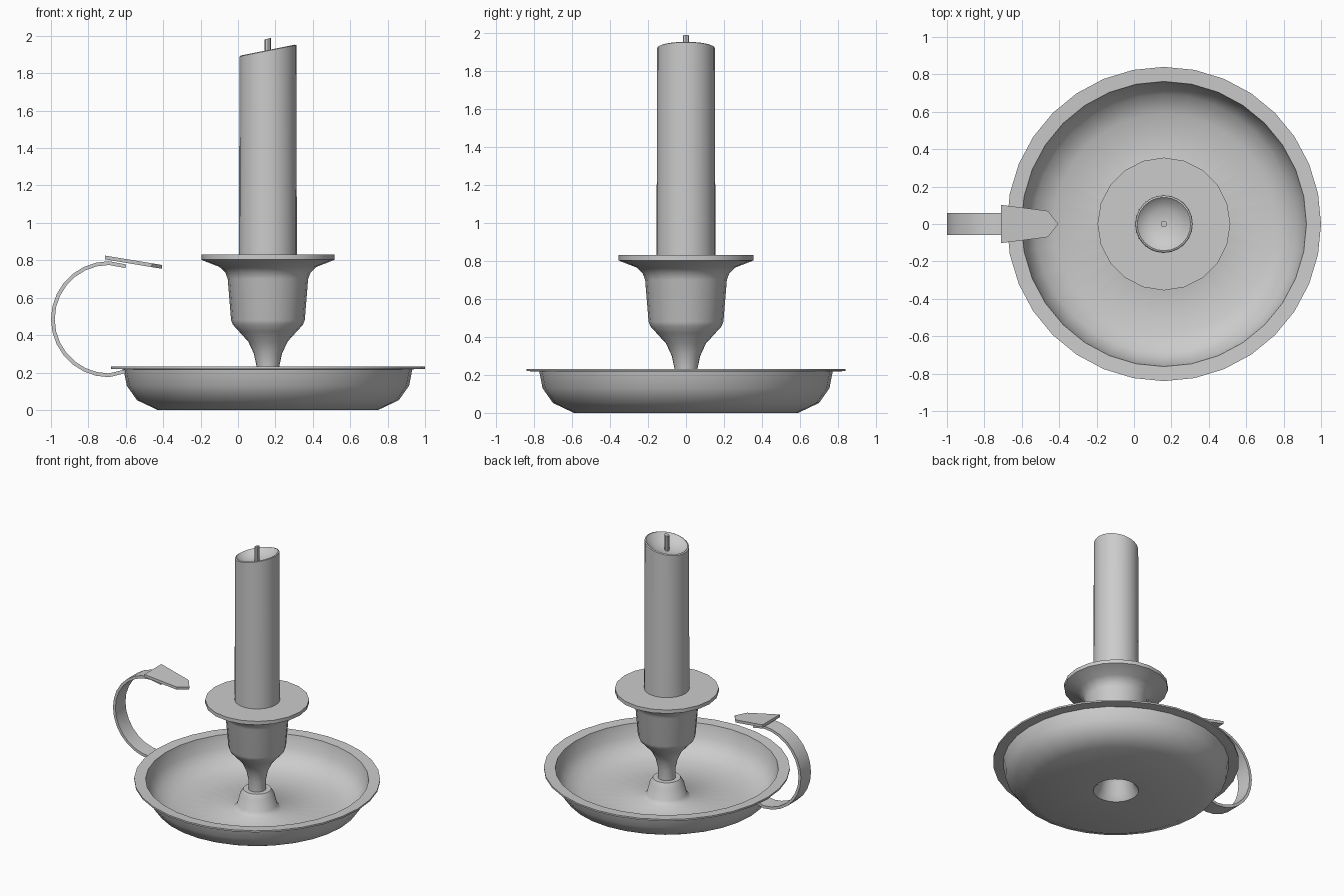
import bpy, bmesh, math

if "Cube" in bpy.data.objects:
    bpy.data.objects.remove(bpy.data.objects["Cube"])

AXIS = 0.16  # x position of the candle and dish axis


def finish(name, bm, angle=35):
    bmesh.ops.recalc_face_normals(bm, faces=bm.faces)
    me = bpy.data.meshes.new(name)
    bm.to_mesh(me)
    bm.free()
    ob = bpy.data.objects.new(name, me)
    bpy.context.collection.objects.link(ob)
    bpy.ops.object.select_all(action='DESELECT')
    ob.select_set(True)
    bpy.context.view_layer.objects.active = ob
    bpy.ops.object.shade_smooth_by_angle(angle=math.radians(angle))
    return ob


def lathe(name, profile, sides, angle=35, tilt=None):
    """Revolve (radius, z) points; radius 0 makes a pole. tilt(x, z) adjusts z."""
    bm = bmesh.new()
    rings = []
    for r, z in profile:
        ring = []
        for i in range(1 if r == 0 else sides):
            a = 2 * math.pi * i / sides
            x, y = r * math.cos(a), r * math.sin(a)
            ring.append(bm.verts.new((AXIS + x, y, tilt(x, z) if tilt else z)))
        rings.append(ring)
    for a, b in zip(rings, rings[1:]):
        for i in range(sides):
            j = (i + 1) % sides
            quad = [a[i % len(a)], a[j % len(a)], b[j % len(b)], b[i % len(b)]]
            bm.faces.new(list(dict.fromkeys(quad)))
    return finish(name, bm, angle)


def prism(name, bottom, top, angle=35):
    """Solid between two matching outlines."""
    bm = bmesh.new()
    lo = [bm.verts.new(p) for p in bottom]
    hi = [bm.verts.new(p) for p in top]
    bm.faces.new(lo)
    bm.faces.new(hi)
    n = len(lo)
    for i in range(n):
        j = (i + 1) % n
        bm.faces.new((lo[i], lo[j], hi[j], hi[i]))
    return finish(name, bm, angle)


# Thin sheet dish with a raised hollow boss in the middle
lathe("dish", [
    (0, 0.148), (0.085, 0.148), (0.105, 0.12), (0.125, 0.04), (0.155, 0.0),
    (0.59, 0.0), (0.70, 0.052), (0.755, 0.13), (0.772, 0.217), (0.84, 0.220),
    (0.84, 0.232), (0.762, 0.228), (0.743, 0.135), (0.692, 0.064),
    (0.587, 0.013), (0.165, 0.013), (0.137, 0.045), (0.117, 0.125),
    (0.095, 0.16), (0, 0.16)], 32, 50)

# Socket with stem and flared collar
lathe("candle_socket", [
    (0, 0.15), (0.06, 0.15), (0.06, 0.23), (0.075, 0.30), (0.105, 0.365),
    (0.155, 0.42), (0.187, 0.455), (0.197, 0.48), (0.215, 0.70),
    (0.228, 0.735), (0.26, 0.765), (0.345, 0.798), (0.355, 0.803),
    (0.355, 0.83), (0, 0.83)], 20)

# Candle with a slanted rim and a melted hollow
lathe("candle", [
    (0, 0.80), (0.155, 0.80), (0.152, 1.92), (0.143, 1.924), (0.125, 1.905),
    (0.08, 1.88), (0, 1.868)], 24, 40,
    lambda x, z: z + 0.2 * x if z > 1 else z)

# Wick
lathe("wick", [(0, 1.86), (0.017, 1.86), (0.017, 1.985), (0, 1.985)], 8, 40,
      lambda x, z: z + 0.25 * x if z > 1.9 else z)

# Curved strap handle, from the dish rim up to the thumb rest
cx, cz, rad, half_t = -0.69, 0.485, 0.300, 0.010
path = [(-0.60, 0.207, -80)]
path += [(None, None, -90 - 180 * i / 14) for i in range(15)]
path += [(-0.60, 0.768, -280)]
bm = bmesh.new()
sections = []
for px, pz, deg in path:
    c, s = math.cos(math.radians(deg)), math.sin(math.radians(deg))
    if px is None:
        px, pz = cx + rad * c, cz + rad * s
    sections.append([bm.verts.new((px + d * c, y, pz + d * s)) for d, y in (
        (-half_t, -0.06), (half_t, -0.06), (half_t, 0.06), (-half_t, 0.06))])
for a, b in zip(sections, sections[1:]):
    for i in range(4):
        j = (i + 1) % 4
        bm.faces.new((a[i], a[j], b[j], b[i]))
bm.faces.new(sections[0])
bm.faces.new(sections[-1])
finish("handle_strap", bm)

# Pointed thumb rest on top of the strap
outline = [(-0.71, -0.102), (-0.46, -0.07), (-0.405, 0), (-0.46, 0.07), (-0.71, 0.102)]
slope = lambda x, z: z - 0.165 * (x + 0.71)
prism("thumb_rest", [(x - 0.002, y, slope(x, 0.805)) for x, y in outline],
      [(x, y, slope(x, 0.825)) for x, y in outline])
